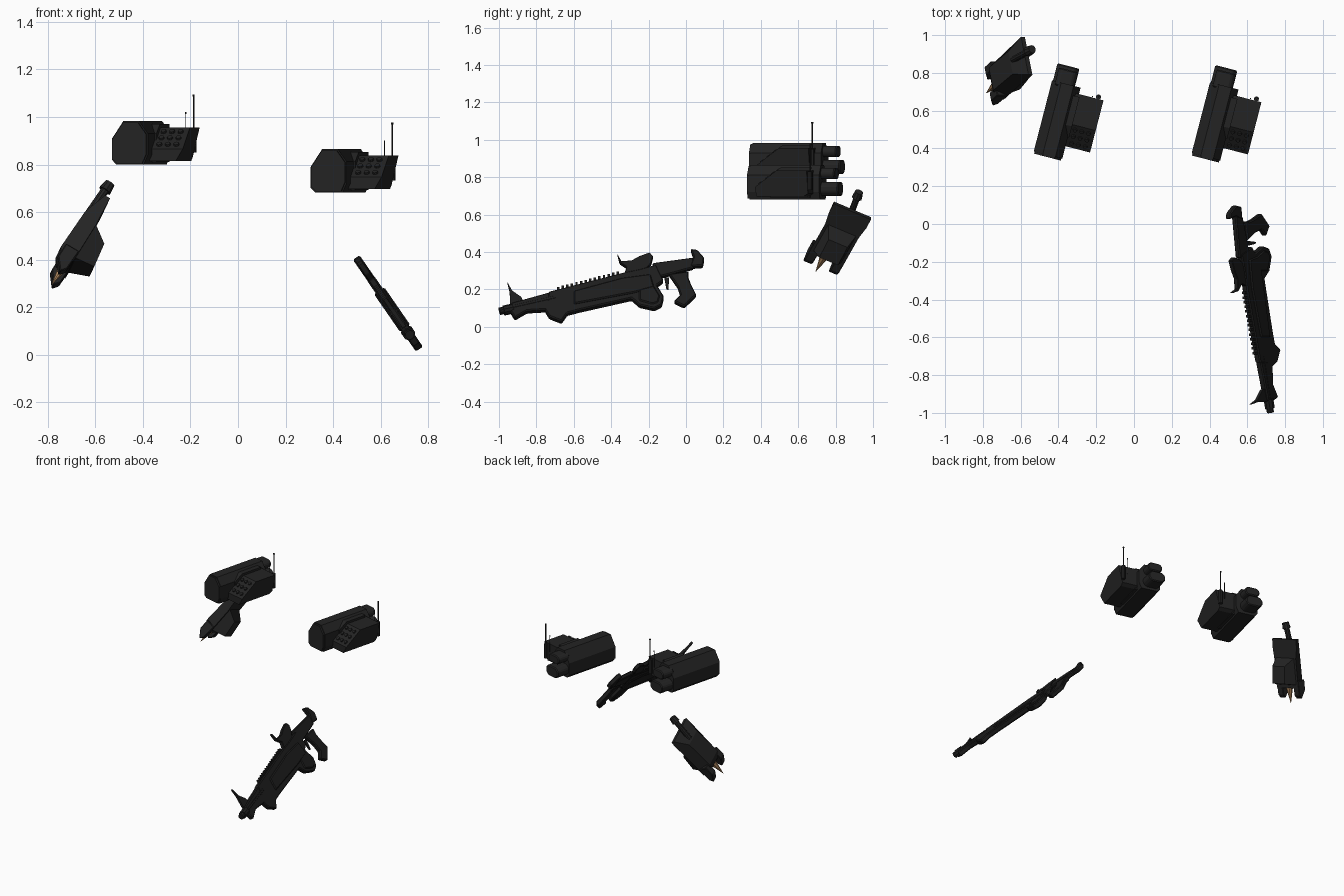
import bpy, bmesh, math
from mathutils import Vector, Matrix

if "Cube" in bpy.data.objects:
    bpy.data.objects.remove(bpy.data.objects["Cube"])

def material(name, rgb):
    m = bpy.data.materials.new(name)
    m.diffuse_color = (*rgb, 1)
    m.use_nodes = True
    m.node_tree.nodes["Principled BSDF"].inputs["Base Color"].default_value = m.diffuse_color
    return m

CHARCOAL = material("charcoal", (0.017, 0.017, 0.017))
BLACK = material("gun black", (0.012, 0.012, 0.012))
TAN = material("tan", (0.42, 0.24, 0.11))

def finish(name, bm, mat, bevel=0):
    bmesh.ops.recalc_face_normals(bm, faces=bm.faces)
    me = bpy.data.meshes.new(name)
    bm.to_mesh(me)
    bm.free()
    me.materials.append(mat)
    ob = bpy.data.objects.new(name, me)
    bpy.context.collection.objects.link(ob)
    if bevel:
        mod = ob.modifiers.new("bevel", 'BEVEL')
        mod.width, mod.segments, mod.limit_method = bevel, 1, 'ANGLE'
    return ob

def prism(name, pts, place, lo, hi, mat, bevel=0, tweak=None):
    """Extrude a 2D profile from lo to hi; place(p, q, r) maps to world space."""
    bm = bmesh.new()
    rings = []
    for r in (lo, hi):
        ring = []
        for p, q in pts:
            c = tweak(p, q, r) if tweak else (p, q, r)
            ring.append(bm.verts.new(place(*c)))
        rings.append(ring)
    n = len(pts)
    for i in range(n):
        j = (i + 1) % n
        bm.faces.new((rings[0][i], rings[0][j], rings[1][j], rings[1][i]))
    bm.faces.new(rings[0])
    bm.faces.new(rings[1])
    return finish(name, bm, mat, bevel)

def rod(name, a, b, r1, r2, mat, sides=10):
    a, b = Vector(a), Vector(b)
    d = b - a
    bm = bmesh.new()
    rot = d.to_track_quat('Z', 'Y').to_matrix().to_4x4()
    bmesh.ops.create_cone(bm, cap_ends=True, segments=sides, radius1=r1, radius2=r2,
                          depth=d.length, matrix=Matrix.Translation((a + b) / 2) @ rot)
    return finish(name, bm, mat)

def rect(x0, x1, y0, y1, c=0):
    if not c:
        return [(x0, y0), (x1, y0), (x1, y1), (x0, y1)]
    return [(x0 + c, y0), (x1 - c, y0), (x1, y0 + c), (x1, y1 - c),
            (x1 - c, y1), (x0 + c, y1), (x0, y1 - c), (x0, y0 + c)]

# ---- two shoulder pods ----
A = Vector((0.25, 0.968, 0))
B = Vector((0.968, -0.25, 0))
for side, off in (("left", (0, 0, 0)), ("right", (0.836, -0.01, -0.118))):
    O = Vector((-0.458, 0.354, 0)) + Vector(off)
    def vzu(v, z, u): return O + A * u + B * v + Vector((0, 0, z))
    def uzv(u, z, v): return vzu(v, z, u)
    # faceted main housing with tapered nose
    shell = [(-.078, .908), (-.028, .983), (.04, .983), (.078, .93),
             (.078, .84), (.06, .80), (-.058, .80), (-.078, .82)]
    prism(side + "_pod_housing", shell, vzu, 0.012, 0.40, CHARCOAL)
    prism(side + "_pod_nose", [(v * .94, .89 + (z - .89) * .94) for v, z in shell],
          vzu, 0, 0.02, CHARCOAL)
    # stacked rear nozzles
    prism(side + "_upper_nozzle", rect(-.06, .045, .908, .968, .018), vzu, .38, .475, CHARCOAL, .006)
    prism(side + "_lower_nozzle", rect(-.073, .047, .818, .893, .022), vzu, .38, .495, CHARCOAL, .006)
    # side launcher box with sloping front
    prism(side + "_launcher_box",
          [(.08, .815), (.08, .865), (.20, .955), (.365, .955), (.365, .83), (.34, .815)],
          uzv, .06, .212, CHARCOAL,
          tweak=lambda u, z, v: (u, z, v - .03 if v > .1 and z < .84 else v))
    prism(side + "_box_bridge", [(.13, .81), (.13, .93), (.19, .97), (.35, .97), (.35, .81)],
          uzv, .05, .085, CHARCOAL)
    # missile caps on the slope
    slope_n = (A * -.6 + Vector((0, 0, .8)))
    for i in range(3):
        for j in range(3):
            f = .2 + .3 * j
            p = uzv(.08 + .12 * f, .865 + .09 * f, .105 + .037 * i)
            rod(side + "_missile_cap", p - slope_n * .01, p + slope_n * .008, .015, .011, CHARCOAL, 8)
    # antennas
    for x, top, r in ((-.187, 1.095, .0035), (-.22, 1.02, .002)):
        base = Vector((x, .675, .90)) + Vector(off)
        tip = Vector((x, .675, top)) + Vector(off)
        rod(side + "_antenna", base, tip, r, r, CHARCOAL, 6)
        rod(side + "_antenna_tip", tip - Vector((0, 0, .008)), tip, r * 1.6, r * 1.6, CHARCOAL, 6)
    k = Vector((-.188, .672, .85)) + Vector(off)
    rod(side + "_antenna_socket", k, k + Vector((0, 0, .1)), .014, .014, CHARCOAL, 8)

# ---- arm shield with spike ----
S = Vector((-.568, .89, .622))
L = Vector((-.478, -.43, -.765)).normalized()
W = Vector((-.18, .906, -.383)).normalized()
T = L.cross(W).normalized()
def ltw(l, t, w): return S + L * l + T * t + W * w
def roof(l, t, w):
    # narrow the outer face so the shield is faceted
    return (l, t, w * (.6 if t < -.03 else (1 if l < .1 else .9)))
prism("shield_plate", [(0, .012), (0, -.012), (.09, -.05), (.29, -.058), (.33, -.035), (.33, .02),
                       (.13, .02), (.06, .015)], ltw, -.11, .11, CHARCOAL, tweak=roof)
for s in (-1, 1):
    prism("shield_prong", [(.28, -.045), (.35, -.045), (.405, -.005), (.38, .015), (.28, .02)],
          ltw, s * .05, s * .1, CHARCOAL, .004)
prism("shield_box", [(.12, .01), (.17, .09), (.285, .105), (.31, .01)], ltw, -.085, .085, CHARCOAL,
      tweak=lambda l, t, w: (l, t, w * (.65 if t > .05 else 1)))
rod("spike", ltw(.30, -.008, -.01), ltw(.437, -.008, -.01), .03, .001, TAN, 8)
p0, p1 = Vector((-.64, .87, .575)), Vector((-.545, .922, .712))
rod("shield_pipe", p0, p1, .018, .018, CHARCOAL)
rod("pipe_knob", p0.lerp(p1, .84), p0.lerp(p1, 1.07), .028, .022, CHARCOAL)

# ---- rifle: flat layers in one tilted plane ----
def gun(y, z, n):
    return Vector((.50 + (.405 - z) * .69 + n * .823, y, z + n * .568))
def layer(name, pts, half, bevel=.006):
    prism(name, pts, gun, -half, half, BLACK, bevel)

layer("rifle_receiver", [(-.735, .18), (-.345, .28), (-.25, .30), (-.16, .325), (-.12, .24),
                         (-.155, .215), (-.118, .155), (-.13, .11), (-.17, .09), (-.25, .108),
                         (-.29, .145), (-.57, .082), (-.635, .065), (-.665, .022), (-.73, .047),
                         (-.755, .085), (-.74, .13)], .018)
layer("rifle_side_panel", [(-.60, .18), (-.34, .25), (-.19, .27), (-.17, .2), (-.28, .17), (-.60, .11)], .026)
layer("rifle_magazine_bulge", [(-.25, .23), (-.18, .22), (-.14, .155), (-.15, .12), (-.18, .11), (-.25, .13)], .024)
layer("rifle_stock_bar", [(-.18, .335), (.04, .365), (.04, .31), (-.05, .285), (-.18, .25)], .015)
layer("rifle_butt", [(.025, .41), (.06, .405), (.098, .362), (.09, .32), (.02, .315), (.04, .365)], .017)
layer("rifle_grip", [(-.09, .275), (.015, .29), (.012, .26), (.025, .225), (.055, .165), (-.01, .103),
                     (-.065, .13), (-.03, .165), (-.045, .21)], .016)
layer("rifle_trigger", [(-.115, .26), (-.09, .26), (-.095, .2), (-.105, .205)], .006, 0)
layer("rifle_foregrip", [(-.935, .12), (-.73, .177), (-.73, .085), (-.85, .078), (-.915, .04), (-.935, .072)], .018)
layer("rifle_front_sight", [(-.955, .235), (-.93, .19), (-.88, .155), (-.87, .13), (-.94, .115), (-.943, .19)], .008, 0)
layer("rifle_scope", [(-.366, .383), (-.345, .345), (-.29, .35), (-.25, .372), (-.195, .392), (-.176, .372),
                      (-.186, .335), (-.23, .285), (-.33, .275), (-.318, .315), (-.355, .34)], .013, .003)
rod("rifle_barrel", gun(-.997, .083, 0), gun(-.70, .15, 0), .02, .02, BLACK)
rod("rifle_muzzle", gun(-.975, .087, 0), gun(-.925, .098, 0), .027, .027, BLACK)
# rail teeth
for i in range(14):
    y = -.69 + i * .0245
    z = .19 + (y + .69) * .26
    layer("rifle_rail_tooth", rect(y, y + .013, z - .012, z + .018), .010, 0)
